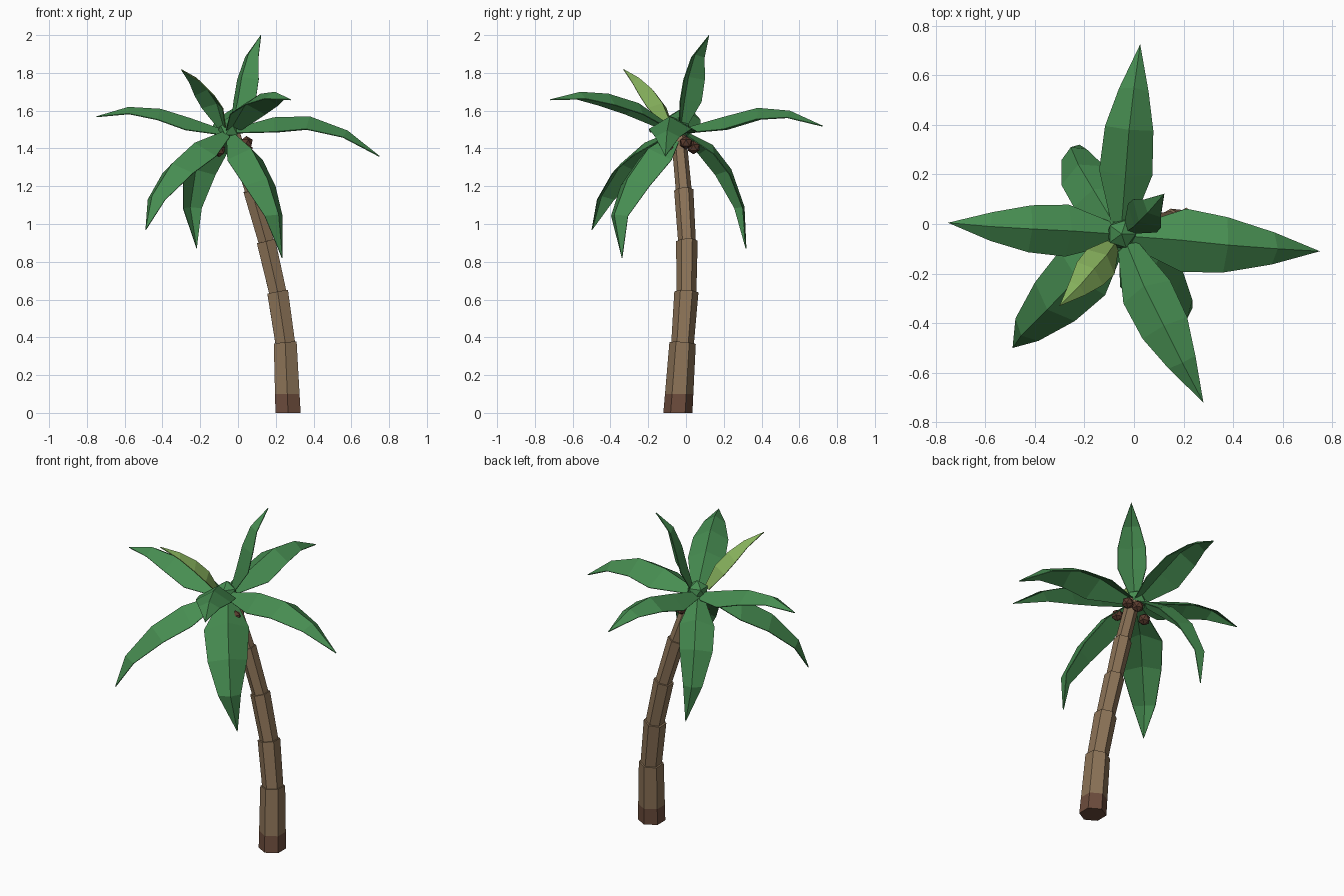
import bpy, bmesh
from mathutils import Vector, Matrix

if "Cube" in bpy.data.objects:
    bpy.data.objects.remove(bpy.data.objects["Cube"])


def material(name, rgb):
    m = bpy.data.materials.new(name)
    m.diffuse_color = (*rgb, 1)
    m.use_nodes = True
    m.node_tree.nodes["Principled BSDF"].inputs["Base Color"].default_value = m.diffuse_color
    return m


LEAF = material("leaf green", (0.062, 0.265, 0.082))
YOUNG = material("young leaf green", (0.235, 0.43, 0.105))
BARK = material("bark brown", (0.26, 0.17, 0.095))
ROOT = material("root brown", (0.15, 0.072, 0.045))
NUT = material("coconut brown", (0.105, 0.045, 0.028))


def finish(name, bm, mats):
    me = bpy.data.meshes.new(name)
    bm.to_mesh(me)
    bm.free()
    for m in mats:
        me.materials.append(m)
    ob = bpy.data.objects.new(name, me)
    bpy.context.collection.objects.link(ob)
    return ob


# Trunk: stacked hexagonal segments, each stepping in at its foot
joints = [(0.265, -0.043, 0), (0.25, -0.018, 0.37), (0.21, 0.002, 0.64),
          (0.148, 0.005, 0.91), (0.072, -0.012, 1.18), (-0.025, -0.04, 1.48)]
foot_r = [0.077, 0.060, 0.053, 0.047, 0.042]
top_r = [0.070, 0.064, 0.057, 0.051, 0.040]
joints = [Vector(j) for j in joints]
rings = []
for i in range(5):
    a, b = joints[i], joints[i + 1]
    prev = (a - joints[i - 1]) if i else Vector((0, 0, 1))
    nxt = (joints[i + 2] - b) if i < 4 else b - a
    t0 = (prev.normalized() + (b - a).normalized()) if i else prev
    t1 = (b - a).normalized() + nxt.normalized()
    rings.append((a, foot_r[i], t0))
    if i == 0:
        rings.append((a.lerp(b, 0.27), 0.075, Vector((0, 0, 1))))
    rings.append((b, top_r[i], t1))
bm = bmesh.new()
loops = []
for c, r, t in rings:
    rot = Vector((0, 0, 1)).rotation_difference(t.normalized())
    loops.append([bm.verts.new(c + rot @ (Matrix.Rotation(k * 1.0471976, 3, 'Z') @ Vector((0, r, 0))))
                  for k in range(6)])
for j in range(len(loops) - 1):
    for k in range(6):
        f = bm.faces.new((loops[j][k], loops[j][(k + 1) % 6],
                          loops[j + 1][(k + 1) % 6], loops[j + 1][k]))
        f.material_index = 1 if j == 0 else 0
bm.faces.new(loops[0][::-1]).material_index = 1
bm.faces.new(loops[-1])
finish("trunk", bm, [BARK, ROOT])


# Fronds: a ridge line with two blades folded down from it
def frond(name, ridge, widths=(0.045, 0.128, 0.112, 0.065), fold=0.6, mats=(LEAF, LEAF)):
    pts = [Vector(p) for p in ridge]
    head = pts[-1] - pts[0]
    side = Vector((head.x, head.y, 0)).normalized().cross(Vector((0, 0, 1)))
    bm = bmesh.new()
    rows = []
    for i, w in enumerate(widths):
        tangent = (pts[i + 1] - pts[max(i - 1, 0)]).normalized()
        drop = side.cross(tangent).normalized() * w * fold
        rows.append([bm.verts.new(pts[i] + side * w - drop), bm.verts.new(pts[i]),
                     bm.verts.new(pts[i] - side * w - drop)])
    for p, q in zip(rows, rows[1:]):
        bm.faces.new((p[1], p[0], q[0], q[1]))
        bm.faces.new((p[2], p[1], q[1], q[2]))
    tip = bm.verts.new(pts[-1])
    r, m, l = rows[-1]
    bm.faces.new((m, r, tip))
    bm.faces.new((l, m, tip))
    ob = finish(name, bm, mats)
    mod = ob.modifiers.new("thickness", 'SOLIDIFY')
    mod.thickness = 0.005
    mod.offset = -1
    mod.material_offset = 1


frond("frond_right", [(-0.01, -0.05, 1.51), (0.19, -0.065, 1.565), (0.38, -0.085, 1.57),
                      (0.58, -0.10, 1.495), (0.75, -0.11, 1.36)])
frond("frond_left", [(-0.08, -0.04, 1.50), (-0.25, -0.028, 1.56), (-0.41, -0.02, 1.61),
                     (-0.58, -0.01, 1.62), (-0.75, 0.005, 1.57)], (0.045, 0.105, 0.095, 0.058))
frond("frond_back", [(-0.05, 0.0, 1.51), (-0.035, 0.19, 1.565), (-0.02, 0.38, 1.615),
                     (0.0, 0.55, 1.60), (0.025, 0.725, 1.52)], (0.045, 0.108, 0.098, 0.06))
frond("frond_front", [(-0.03, -0.08, 1.52), (0.04, -0.25, 1.64), (0.12, -0.41, 1.69),
                      (0.195, -0.56, 1.70), (0.28, -0.72, 1.66)], (0.045, 0.105, 0.10, 0.06))
frond("frond_front_left_low", [(-0.08, -0.08, 1.49), (-0.23, -0.22, 1.43), (-0.35, -0.345, 1.32),
                               (-0.455, -0.45, 1.15), (-0.49, -0.50, 0.97)])
frond("frond_front_right_low", [(-0.02, -0.07, 1.48), (0.07, -0.20, 1.40), (0.155, -0.31, 1.24),
                                (0.215, -0.38, 1.05), (0.235, -0.34, 0.82)])
frond("frond_back_left_low", [(-0.08, 0.0, 1.49), (-0.165, 0.14, 1.42), (-0.225, 0.24, 1.29),
                              (-0.255, 0.31, 1.09), (-0.22, 0.32, 0.87)], (0.04, 0.10, 0.095, 0.055))
frond("frond_upright", [(-0.03, -0.03, 1.52), (0.0, -0.01, 1.66), (0.02, 0.01, 1.78),
                        (0.055, 0.045, 1.90), (0.12, 0.12, 2.0)], (0.03, 0.082, 0.08, 0.05))
frond("young_frond", [(-0.075, -0.075, 1.52), (-0.11, -0.125, 1.64), (-0.16, -0.18, 1.715),
                      (-0.22, -0.25, 1.775), (-0.30, -0.33, 1.82)],
      (0.03, 0.075, 0.07, 0.042), mats=(YOUNG, LEAF))

# Crown heart and coconuts: low-poly balls
def ball(name, centre, r, mat):
    bm = bmesh.new()
    bmesh.ops.create_icosphere(bm, subdivisions=1, radius=r, matrix=Matrix.Translation(centre))
    finish(name, bm, [mat])


ball("crown_heart", (-0.05, -0.04, 1.50), 0.065, LEAF)
for n, c in enumerate([(0.045, 0.0, 1.43), (0.005, 0.04, 1.405),
                       (0.045, -0.09, 1.39), (-0.10, -0.03, 1.39)]):
    ball(f"coconut_{n + 1}", c, 0.036, NUT)
